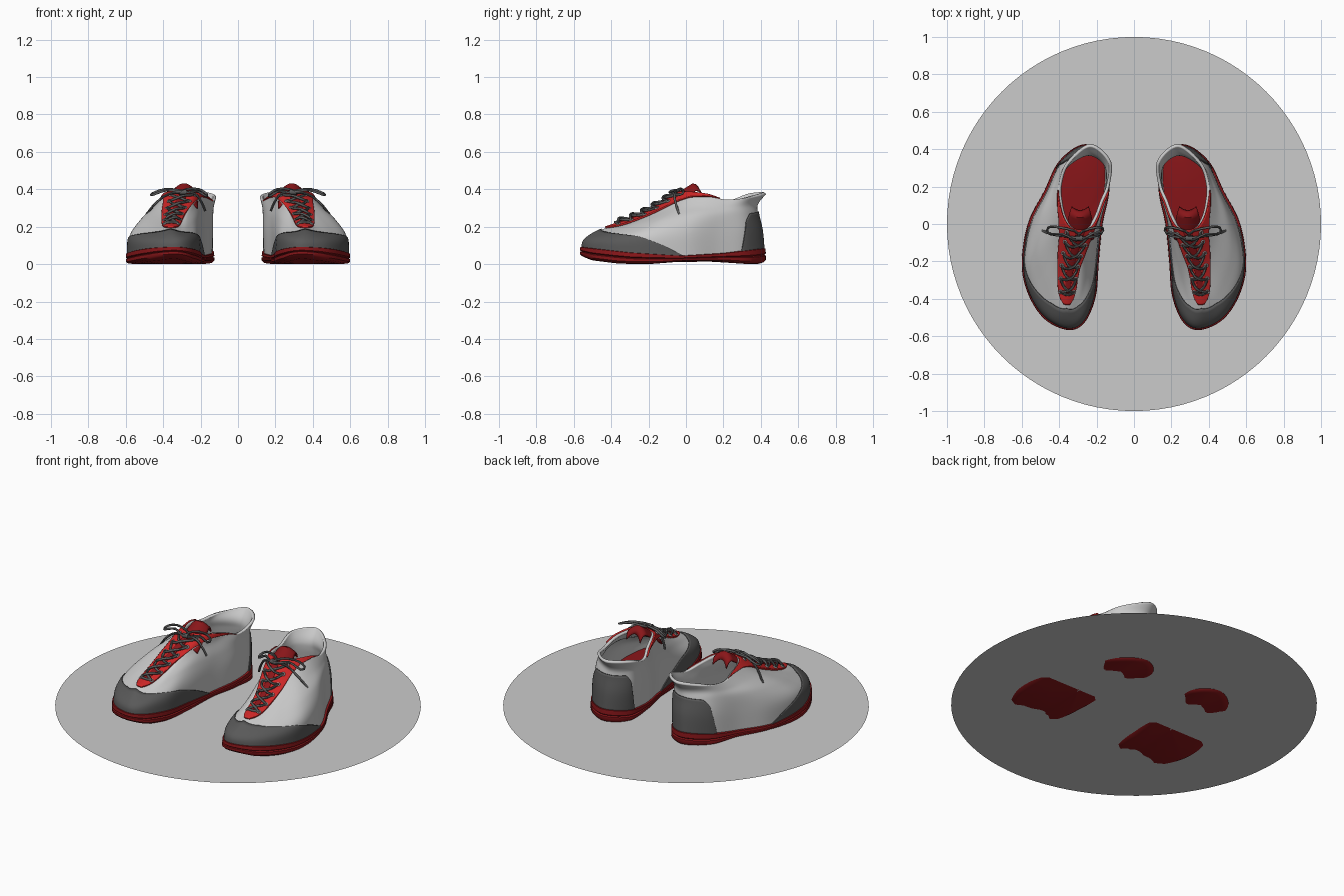
import bpy, math
from mathutils import Vector

if "Cube" in bpy.data.objects:
    bpy.data.objects.remove(bpy.data.objects["Cube"])


def material(name, r, g, b):
    m = bpy.data.materials.new(name)
    m.diffuse_color = (r, g, b, 1)
    m.use_nodes = True
    m.node_tree.nodes["Principled BSDF"].inputs["Base Color"].default_value = m.diffuse_color
    return m


WHITE = material("white", .82, .82, .82)
RED = material("red", .62, .02, .02)
DARK_RED = material("dark_red", .25, .008, .01)
DARK = material("dark_grey", .1, .1, .1)
DISC = material("disc_grey", .6, .6, .6)


def interp(x, keys):
    """Smooth interpolation through (position, value) pairs."""
    if x <= keys[0][0]:
        return keys[0][1]
    for (a, p), (b, q) in zip(keys, keys[1:]):
        if x <= b:
            return p + (q - p) * (x - a) / (b - a)
    return keys[-1][1]


def catmull(p0, p1, p2, p3, t):
    return .5 * (2 * p1 + (p2 - p0) * t + (2 * p0 - 5 * p1 + 4 * p2 - p3) * t * t
                 + (3 * p1 - p0 - 3 * p2 + p3) * t ** 3)


def finish(ob, mat, thickness=0):
    """Shade, thicken inwards and mirror to the other shoe."""
    ob.data.materials.clear()
    ob.data.materials.append(mat)
    bpy.ops.object.select_all(action='DESELECT')
    ob.select_set(True)
    bpy.context.view_layer.objects.active = ob
    bpy.ops.object.shade_smooth_by_angle(angle=math.radians(45))
    if thickness:
        s = ob.modifiers.new("thickness", 'SOLIDIFY')
        s.thickness, s.offset = thickness, -1
    m = ob.modifiers.new("other_shoe", 'MIRROR')
    m.use_mirror_merge = False


def grid(name, f, nu, nv, mat, closed=False, thickness=0):
    """Surface from f(s, t) with s and t running from 0 to 1."""
    cols = nu if closed else nu + 1
    verts = [f(i / nu, j / nv) for j in range(nv + 1) for i in range(cols)]
    faces = [(j * cols + i, j * cols + (i + 1) % cols,
              (j + 1) * cols + (i + 1) % cols, (j + 1) * cols + i)
             for j in range(nv) for i in range(nu)]
    me = bpy.data.meshes.new(name)
    me.from_pydata(verts, [], faces)
    ob = bpy.data.objects.new(name, me)
    bpy.context.collection.objects.link(ob)
    finish(ob, mat, thickness)


def tubes(name, paths, radius, mat, cyclic=False):
    cu = bpy.data.curves.new(name, 'CURVE')
    cu.dimensions, cu.bevel_depth, cu.bevel_resolution = '3D', radius, 2
    cu.resolution_u, cu.use_fill_caps = 4, True
    for path in paths:
        sp = cu.splines.new('BEZIER')
        sp.bezier_points.add(len(path) - 1)
        sp.use_cyclic_u = cyclic
        for bp, p in zip(sp.bezier_points, path):
            bp.co = p
            bp.handle_left_type = bp.handle_right_type = 'AUTO'
    ob = bpy.data.objects.new(name, cu)
    bpy.context.collection.objects.link(ob)
    bpy.ops.object.select_all(action='DESELECT')
    ob.select_set(True)
    bpy.context.view_layer.objects.active = ob
    bpy.ops.object.convert(target='MESH')
    finish(bpy.context.object, mat)


# Sole heights along the length
def sole_top(y):
    return interp(y, [(-.57, .095), (-.3, .065), (-.02, .046), (.2, .06), (.43, .09)])


def sole_bottom(y):
    return interp(y, [(-.57, .045), (-.5, .02), (-.38, .005), (-.28, 0), (-.17, .002),
                      (0, .016), (.2, .014), (.32, .001), (.38, 0), (.43, .008)])


# Rings of the upper, from toe tip round the outer side, heel and inner side
outline = [(.35, -.555), (.47, -.50), (.555, -.37), (.588, -.21), (.555, 0), (.47, .17), (.39, .33),
           (.26, .415), (.15, .33), (.145, .17), (.18, 0), (.2, -.2), (.215, -.38), (.27, -.515)]
wall = [(.35, -.54, .13), (.46, -.485, .13), (.545, -.36, .135), (.58, -.2, .15), (.545, 0, .16),
        (.465, .17, .17), (.385, .33, .18), (.255, .405, .18), (.145, .33, .18), (.14, .17, .17),
        (.18, 0, .16), (.205, -.2, .15), (.225, -.37, .14), (.275, -.495, .135)]
shoulder = [(.36, -.45, .185), (.43, -.4, .18), (.485, -.29, .2), (.525, -.15, .225), (.505, .03, .25),
            (.45, .18, .26), (.375, .32, .27), (.25, .385, .27), (.145, .32, .28), (.138, .19, .26),
            (.18, .03, .25), (.22, -.15, .24), (.26, -.3, .205), (.3, -.41, .18)]
instep = [(.34, -.24, .26), (.375, -.22, .258), (.41, -.14, .283), (.44, -.04, .305), (.445, .08, .31),
          (.425, .19, .305), (.37, .31, .315), (.24, .385, .32), (.14, .32, .32), (.136, .19, .305),
          (.185, .06, .32), (.225, -.07, .31), (.268, -.18, .283), (.305, -.22, .262)]
collar = [(.285, -.03, .383), (.315, -.025, .383), (.345, -.01, .383), (.375, .04, .38), (.395, .12, .37),
          (.4, .21, .345), (.36, .33, .355), (.235, .428, .375), (.125, .34, .37), (.13, .21, .335),
          (.165, .12, .36), (.195, .04, .38), (.225, -.01, .383), (.255, -.025, .383)]
rings = [[Vector((x, y, sole_top(y) - .015)) for x, y in outline]]
rings += [[Vector(p) for p in r] for r in (wall, shoulder, instep, collar)]
N = len(outline)


def ring_point(k, u):
    i, t = math.floor(u), u - math.floor(u)
    return catmull(*[rings[k][(i + d) % N] for d in (-1, 0, 1, 2)], t)


def surface(u, v):
    w = min(max(v, 0), 1) * 4
    k = min(int(w), 3)
    a = [ring_point(min(max(k + d, 0), 4), u) for d in (-1, 0, 1, 2)]
    if k == 0:
        a[0] = 2 * a[1] - a[2]
    if k == 3:
        a[3] = 2 * a[2] - a[1]
    return catmull(*a, w - k)


def raised(u, v, h):
    e = .01
    v0 = min(max(v, e), 1 - e)
    du = surface(u + e, v0) - surface(u - e, v0)
    dv = surface(u, v0 + e) - surface(u, v0 - e)
    return surface(u, v) + du.cross(dv).normalized() * h


# Upper and sole
grid("upper", lambda s, t: surface(s * N, t), 112, 28, WHITE, True, .016)
layers = [(.02, -.03, 0), (.5, -.03, 0), (1, -.03, 0), (1, 0, .05), (1, .012, .2), (1, .012, .45), (1, .004, .52),
          (1, .012, .6), (1, .01, .93), (1, -.004, 1), (.5, -.01, 1), (.02, -.01, 1)]


def sole_point(s, t):
    scale, off, frac = layers[round(t * (len(layers) - 1))]
    u = s * N
    d = ring_point(0, u + .02) - ring_point(0, u - .02)
    p = ring_point(0, u) + Vector((d.y, -d.x, 0)).normalized() * off
    x, y = .33 + (p.x - .33) * scale, -.08 + (p.y + .08) * scale
    b = sole_bottom(y)
    return Vector((x, y, b + (sole_top(y) - b) * frac))


grid("sole", sole_point, 112, len(layers) - 1, DARK_RED, True)

# Toe cap and heel counter
toe = [(0, .5), (1, .45), (2, .33), (2.7, .25), (3.4, .13), (4, .01)]
grid("toe_cap", lambda s, t: raised(8 * s - 4, t * interp(abs(8 * s - 4), toe), .006), 64, 12, DARK, thickness=.006)
heel = [(0, .54), (.8, .5), (1.05, .38), (1.25, .02)]
grid("heel_counter", lambda s, t: raised(5.75 + 2.5 * s, t * interp(abs(2.5 * s - 1.25), heel), .006),
     40, 12, DARK, thickness=.006)

# Red lacing panel with collar wings
width = [(.53, .25), (.56, .6), (.6, .9), (.66, 1.25), (.75, 1.85), (.85, 2.4), (.92, 3.1), (.95, 3.9), (1, 4.7)]


def panel_point(s, t):
    v = .53 + .47 * t
    return raised((2 * s - 1) * interp(v, width), v, .009)


grid("lacing_panel", panel_point, 40, 36, RED, thickness=.009)
grid("panel_centre", lambda s, t: raised((s - .5) * (.4 + t), .6 + .39 * t, .012), 8, 16, DARK_RED, thickness=.005)

# Tongue rising out of the throat
spine = [(0, -.1, .335), (.4, -.03, .39), (.75, .035, .432), (.9, .06, .425), (1, .075, .395)]


def tongue_point(s, t):
    c = 2 * s - 1
    half = .075 - .03 * t * t
    y = interp(t, [(k[0], k[1]) for k in spine])
    z = interp(t, [(k[0], k[2]) for k in spine])
    return Vector((.288 + c * half, y + .02 * c * c, z - .035 * c * c))


grid("tongue", tongue_point, 14, 16, DARK_RED, thickness=.008)

# Eyelets and crossed laces
rows = [.6 + .07 * i for i in range(6)]
reach = [(.6, .6), (.75, 1.2), (.95, 1.9)]
eyelets, laces = [], []
for i, v in enumerate(rows):
    k = interp(v, reach)
    for side in (-1, 1):
        c, n = raised(side * k, v, .011), raised(side * k, v, 1) - surface(side * k, v)
        a = n.orthogonal().normalized()
        b = n.cross(a).normalized()
        eyelets.append([c + .009 * (a * math.cos(q) + b * math.sin(q)) for q in (0, 1.57, 3.14, 4.71)])
        if i < 5:
            v2, k2 = rows[i + 1], interp(rows[i + 1], reach)
            laces.append([raised(side * (k + (-k2 - k) * t), v + (v2 - v) * t,
                                 .011 + (.013 + .005 * side) * math.sin(math.pi * t))
                          for t in (0, .25, .5, .75, 1)])
laces.append([raised(interp(.6, reach) * c, .6, .014) for c in (-1, 0, 1)])
tubes("eyelets", eyelets, .0035, WHITE, True)
tubes("laces", laces, .007, DARK)

# Bow: two loops, two hanging ends and the knot
knot = raised(0, .96, .025)
tubes("bow_loops", [[knot, (.38, -.055, .395), (.465, -.035, .37), (.39, -.02, .4)],
                    [knot, (.22, -.05, .39), (.165, -.035, .365), (.21, -.02, .4)]], .0065, DARK, True)
tubes("bow_ends", [[knot, (.37, -.065, .375), (.44, -.055, .325), (.49, -.035, .265)],
                   [knot, (.23, -.07, .375), (.195, -.06, .33), (.175, -.05, .285)]], .0065, DARK)
tubes("bow_knot", [[knot + Vector((-.018, 0, 0)), knot + Vector((.018, 0, 0))]], .014, DARK)

# Display disc
bpy.ops.mesh.primitive_circle_add(vertices=96, radius=1, fill_type='NGON', location=(0, 0, .01))
disc = bpy.context.object
disc.name = "display_disc"
disc.data.materials.append(DISC)
